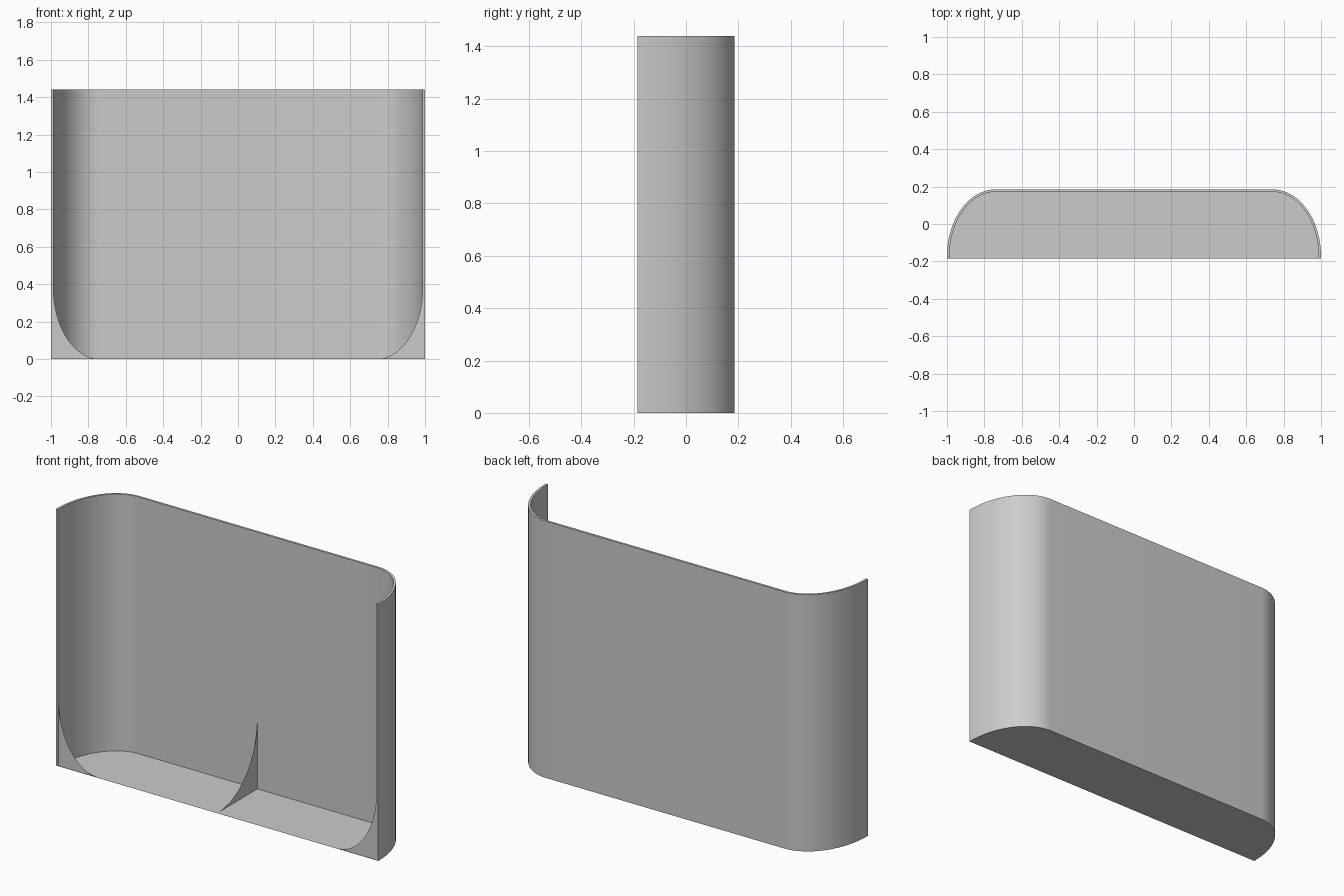
import bpy
import math

if "Cube" in bpy.data.objects:
    bpy.data.objects.remove(bpy.data.objects["Cube"])

H = 1.44          # height
Y = 0.185         # half depth
T = 0.013         # wall thickness
N = 24            # segments per rounded corner


def add_mesh(name, verts, faces):
    me = bpy.data.meshes.new(name)
    me.from_pydata(verts, [], faces)
    me.update()
    ob = bpy.data.objects.new(name, me)
    bpy.context.collection.objects.link(ob)
    return ob


def outline(t):
    """U-shaped plan outline, inset by t, from right front end round to left front end."""
    cx, cy = 0.74, -0.175
    right = [(1 - t, -Y)]
    for i in range(N + 1):
        a = math.pi / 2 * i / N
        right.append((cx + (1 - cx - t) * math.cos(a), cy + (Y - cy - t) * math.sin(a)))
    return right + [(-x, y) for x, y in reversed(right)]


def curved_bracket(reach, rise):
    """Narrow upright strip that sweeps out along the floor: (distance from wall, z)."""
    pts = [(0, 0), (0, H), (T, H)]
    for i in range(N + 1):
        a = math.pi / 2 * i / N
        pts.append((reach - (reach - T) * math.cos(a), rise - rise * math.sin(a)))
    return pts


# wrap-around wall with rim and front end strips
outer, inner = outline(0), outline(T)
n = len(outer)
verts = [(x, y, z) for ring in (outer, inner) for z in (0, H) for x, y in ring]
faces = []
for i in range(n - 1):
    j = i + 1
    faces += [(i, j, n + j, n + i),                              # outside
              (2 * n + j, 2 * n + i, 3 * n + i, 3 * n + j),      # inside
              (n + i, n + j, 3 * n + j, 3 * n + i)]              # top rim
faces += [(0, n, 3 * n, 2 * n), (n - 1, 3 * n - 1, 4 * n - 1, 2 * n - 1)]
wall = add_mesh("pocket_wall", verts, faces)
bpy.context.view_layer.objects.active = wall
wall.select_set(True)
bpy.ops.object.shade_smooth_by_angle(angle=math.radians(30))

# flat floor sheet
add_mesh("floor", [(x, y, 0) for x, y in outer], [tuple(reversed(range(n)))])

# curved corner gussets at the front, mirrored
prof = curved_bracket(0.26, 0.38)
verts = [(-1 + d, -Y + 0.003, z) for d, z in prof]
gusset = add_mesh("corner_gusset", verts, [tuple(reversed(range(len(prof))))])
gusset.modifiers.new("mirror", 'MIRROR').use_axis[0] = True

# thin curved rib in the middle of the back wall
prof = curved_bracket(0.36, 0.40)
add_mesh("centre_rib", [(0, Y - d, z) for d, z in prof], [tuple(range(len(prof)))])
